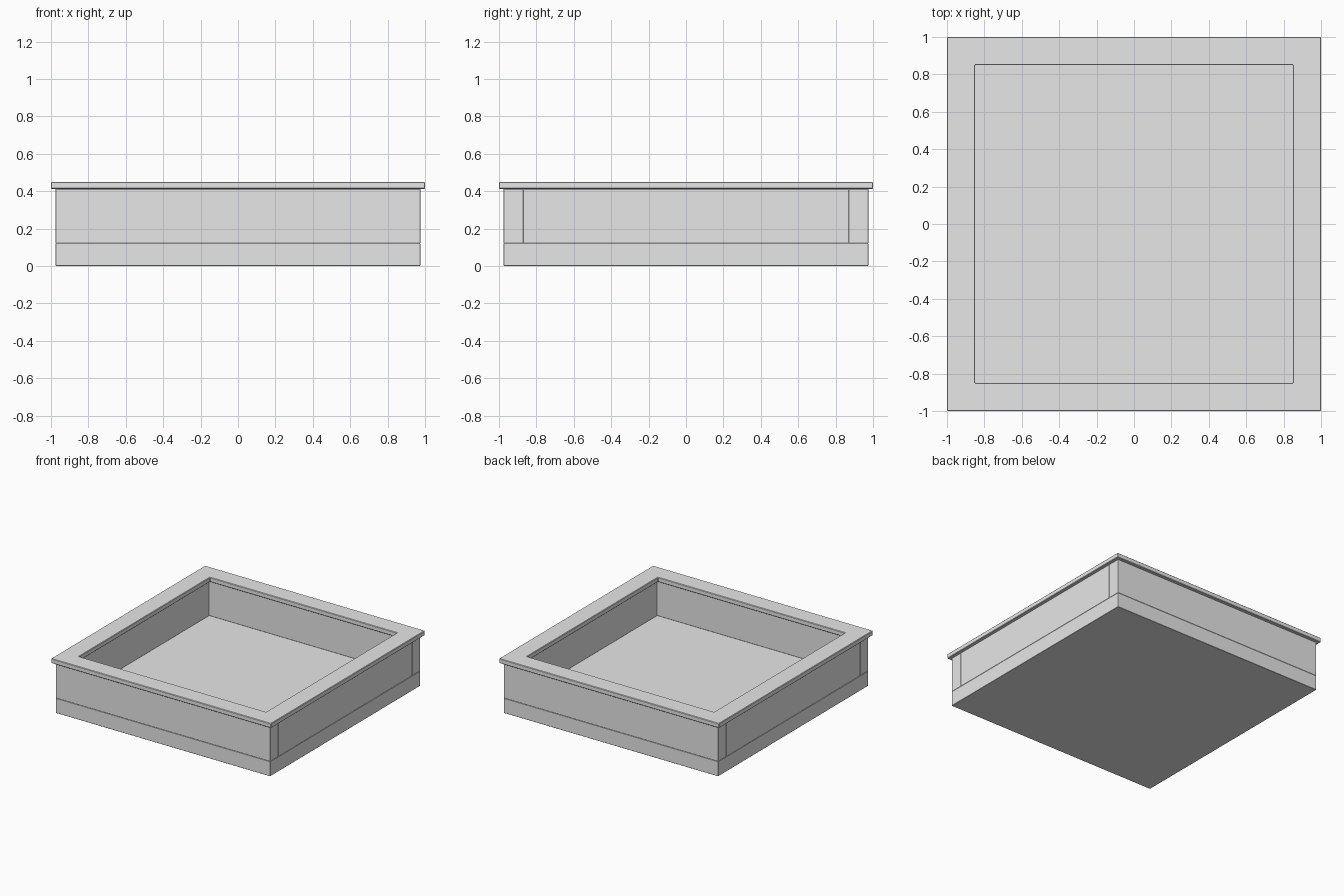
import bpy
import bmesh

cube = bpy.data.objects.get("Cube")
if cube:
    bpy.data.objects.remove(cube, do_unlink=True)

WALL_OUT, WALL_IN = 0.975, 0.87
RIM_OUT, RIM_IN = 1.0, 0.85
BASE_TOP, WALL_TOP, RIM_TOP = 0.122, 0.412, 0.45

grey = bpy.data.materials.new("light_grey")
grey.use_nodes = True
colour = (0.8, 0.8, 0.8, 1)
grey.diffuse_color = colour
grey.node_tree.nodes["Principled BSDF"].inputs["Base Color"].default_value = colour


def finish(name, bm, bevel):
    bmesh.ops.recalc_face_normals(bm, faces=bm.faces)
    mesh = bpy.data.meshes.new(name)
    bm.to_mesh(mesh)
    bm.free()
    mesh.materials.append(grey)
    obj = bpy.data.objects.new(name, mesh)
    bpy.context.collection.objects.link(obj)
    if bevel:
        mod = obj.modifiers.new("soft_edges", "BEVEL")
        mod.width = bevel
        mod.segments = 1
    return obj


def box(name, low, high, bevel=0.002):
    bm = bmesh.new()
    bmesh.ops.create_cube(bm, size=1)
    for v in bm.verts:
        v.co = [(a + b) / 2 + c * (b - a) for a, b, c in zip(low, high, v.co)]
    return finish(name, bm, bevel)


def square_ring(name, outer, inner, low, high, bevel):
    bm = bmesh.new()
    corners = [(-1, -1), (1, -1), (1, 1), (-1, 1)]
    section = [(outer, low), (outer, high), (inner, high), (inner, low)]
    loops = [[bm.verts.new((x * r, y * r, z)) for r, z in section] for x, y in corners]
    for i in range(4):
        a, b = loops[i], loops[(i + 1) % 4]
        for j in range(4):
            k = (j + 1) % 4
            bm.faces.new((a[j], b[j], b[k], a[k]))
    return finish(name, bm, bevel)


# Solid base slab, whose top is the tray floor
box("base", (-WALL_OUT, -WALL_OUT, 0), (WALL_OUT, WALL_OUT, BASE_TOP))

# Full-width front and back walls, with side walls fitted between them
for name, side in (("front_wall", -1), ("back_wall", 1)):
    y = sorted((side * WALL_IN, side * WALL_OUT))
    box(name, (-WALL_OUT, y[0], BASE_TOP), (WALL_OUT, y[1], WALL_TOP))
for name, side in (("right_wall", -1), ("left_wall", 1)):
    x = sorted((side * WALL_IN, side * WALL_OUT))
    box(name, (x[0], -WALL_IN, BASE_TOP), (x[1], WALL_IN, WALL_TOP))

# Overhanging rim
square_ring("rim", RIM_OUT, RIM_IN, WALL_TOP, RIM_TOP, 0.004)
